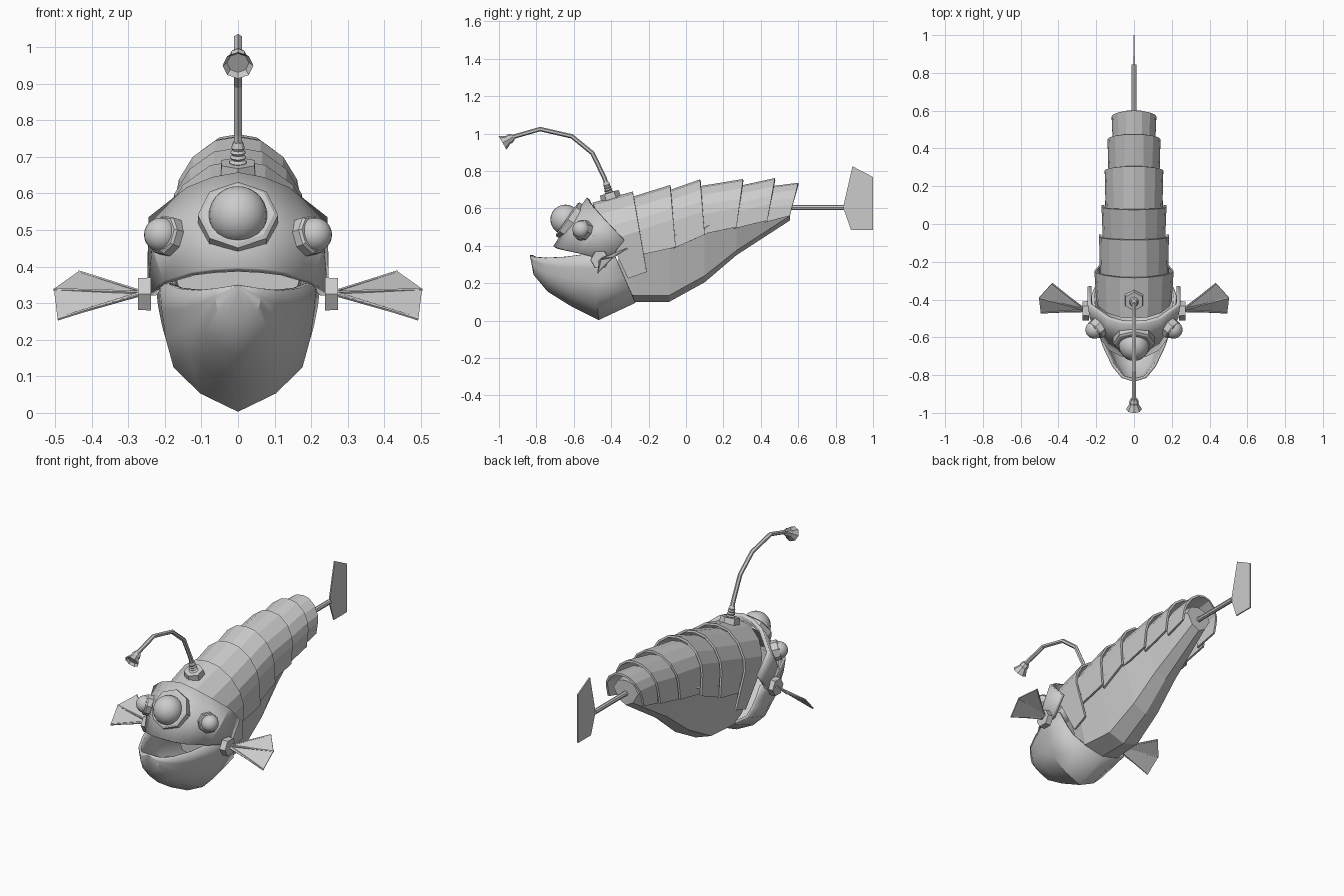
import bpy, bmesh
from mathutils import Vector

if "Cube" in bpy.data.objects:
    bpy.data.objects.remove(bpy.data.objects["Cube"])


def make(name, verts, faces, thick=0, mirror=False, smooth=None, offset=0):
    me = bpy.data.meshes.new(name)
    ob = bpy.data.objects.new(name, me)
    bpy.context.collection.objects.link(ob)
    bm = bmesh.new()
    vs = [bm.verts.new(v) for v in verts]
    for f in faces:
        bm.faces.new([vs[i] for i in f])
    bmesh.ops.remove_doubles(bm, verts=bm.verts, dist=1e-4)
    bmesh.ops.dissolve_degenerate(bm, edges=bm.edges, dist=1e-4)
    bmesh.ops.recalc_face_normals(bm, faces=bm.faces)
    # half shells on the +x side must face outwards
    if mirror and sum(f.normal.x * f.calc_area() for f in bm.faces) < 0:
        bmesh.ops.reverse_faces(bm, faces=bm.faces)
    bm.to_mesh(me)
    bm.free()
    if mirror:
        ob.modifiers.new("mirror", 'MIRROR').use_clip = True
    if thick:
        s = ob.modifiers.new("shell", 'SOLIDIFY')
        s.thickness, s.offset = thick, offset
    if smooth:
        bpy.context.view_layer.objects.active = ob
        bpy.ops.object.select_all(action='DESELECT')
        ob.select_set(True)
        bpy.ops.object.shade_smooth_by_angle(angle=smooth)
    return ob


def loft(name, rows, caps=False, closed=False, **kw):
    n = len(rows[0])
    verts = [v for r in rows for v in r]
    faces = []
    for i in range(len(rows) - 1):
        for j in range(n if closed else n - 1):
            k = (j + 1) % n
            faces.append((i*n + j, i*n + k, (i+1)*n + k, (i+1)*n + j))
    if caps:
        faces += [tuple(range(n)), tuple(range(len(verts) - n, len(verts)))]
    return make(name, verts, faces, **kw)


def turned(name, base, axis, profile, sides=8, closed_ends=True):
    """Lathe a (distance, radius) profile about an axis."""
    import math
    axis = Vector(axis).normalized()
    u = axis.cross((1, 0, 0) if abs(axis.x) < .9 else (0, 0, 1)).normalized()
    v = axis.cross(u)
    ang = [2*math.pi*i/sides for i in range(sides)]
    rows = [[Vector(base) + axis*d + (u*math.cos(a) + v*math.sin(a))*r for a in ang]
            for d, r in profile]
    return loft(name, rows, caps=closed_ends, closed=True)


def rod(name, a, b, r, sides=8):
    d = Vector(b) - Vector(a)
    return turned(name, a, d, [(0, r), (d.length, r)], sides)


def ball(name, loc, r):
    bpy.ops.mesh.primitive_uv_sphere_add(segments=24, ring_count=14, radius=r, location=loc)
    bpy.context.object.name = name
    bpy.ops.object.shade_smooth()


# lower jaw: ribs running from the rim down to the keel
ribs = [((0, -.835, .35), (-.834, .345)), ((.065, -.815, .34), (-.815, .245)),
        ((.115, -.755, .335), (-.74, .155)), ((.165, -.65, .34), (-.62, .08)),
        ((.215, -.5, .36), (-.467, .003)), ((.225, -.38, .345), (-.27, .095))]
rows = []
for (w, y, z), (ky, kz) in ribs:
    rows.append([(w*f, y + (ky - y)*d, z + (kz - z)*d) for f, d in
                 [(1, 0), (.97, .22), (.92, .44), (.82, .66), (.48, .86), (0, 1)]])
loft("lower_jaw", rows, thick=.015, mirror=True, smooth=.6, offset=-1)

# belly hull: y, keel z, edge z, edge width, shoulder z, shoulder width
rows = []
for y, zb, ze, we, zt, wt in [(-.36, .14, .17, .11, .42, .185), (-.28, .10, .135, .115, .40, .185),
                              (-.09, .10, .135, .10, .45, .17), (.10, .205, .24, .085, .50, .155),
                              (.27, .35, .375, .07, .57, .135), (.555, .535, .56, .045, .62, .08)]:
    h = wt * .75
    half = [(we, ze), (wt, zt), (wt*.65, zt + h*.8)]
    rows.append([(0, y, zb)] + [(x, y, z) for x, z in half] + [(0, y, zt + h)]
                + [(-x, y, z) for x, z in reversed(half)])
loft("belly", rows, caps=True, closed=True)


# overlapping back plates
def arch(w, top, bottom, taper):
    (yt, zt), (yb, zb) = top, bottom
    pts = []
    for x, d in [(0, 0), (.36, .06), (.72, .32), (.94, .68), (1, 1)]:
        z = zt - d*w
        pts.append((w*x, yt + (yb - yt)*(zt - z)/(zt - zb), z))
    return pts + [(w*taper, yb, zb)]


plates = [(.20, (-.50, .63), (-.31, .225), .21, (-.285, .69), (-.21, .26), .85),
          (.18, (-.31, .655), (-.25, .35), .185, (-.085, .725), (-.055, .392), 1),
          (.165, (-.11, .69), (-.07, .385), .172, (.075, .755), (.10, .46), 1),
          (.15, (.05, .715), (.08, .46), .155, (.305, .757), (.27, .50), 1),
          (.135, (.26, .715), (.25, .49), .14, (.475, .762), (.435, .535), 1),
          (.112, (.43, .715), (.42, .525), .118, (.60, .737), (.555, .56), 1)]
for i, (w0, t0, b0, w1, t1, b1, tp) in enumerate(plates):
    loft(f"back_plate_{i + 1}", [arch(w0, t0, b0, tp), arch(w1, t1, b1, tp)],
         thick=.012, mirror=True, offset=-1)

# face visor: rear edge, middle, mouth edge
loft("face_visor", [
    [(0, -.53, .658), (.07, -.525, .645), (.14, -.505, .617), (.245, -.43, .535), (.247, -.33, .43)],
    [(0, -.62, .535), (.07, -.615, .53), (.14, -.59, .51), (.235, -.495, .455), (.247, -.37, .38)],
    [(0, -.71, .398), (.07, -.70, .394), (.13, -.67, .385), (.205, -.57, .36), (.247, -.415, .32)]],
    thick=.022, mirror=True, offset=-1, smooth=.5)

# eyes in octagonal sockets
sock = lambda r: [(-.035, r), (.02, r), (.027, r*.9)]
turned("middle_eye_socket", (0, -.615, .53), (0, -.82, .57), sock(.110))
ball("middle_eye", (0, -.645, .54), .08)
for s, side in ((1, "right"), (-1, "left")):
    turned(f"{side}_eye_socket", (s*.19, -.55, .482), (s*.72, -.65, .25), sock(.056))
    ball(f"{side}_eye", (s*.21, -.56, .487), .047)

    # fin hinge, fan and ribs
    turned(f"{side}_hinge", (s*.238, -.46, .325), (s, 0, 0), [(0, .052), (.035, .05)], 6)
    root = (s*.26, -.455, .33)
    tips = [(s*.435, -.315, .385), (s*.503, -.39, .337), (s*.493, -.47, .257)]
    make(f"{side}_fin", [(s*.27, -.44, .335), *tips, (s*.27, -.465, .32)],
         [(0, 1, 2), (0, 2, 3, 4)], thick=.006)
    for k, t in enumerate(tips):
        rod(f"{side}_fin_rib_{k + 1}", root, t, .005, 6)

# antenna: nut, spring collar, bent stalk, lamp
lean = Vector((0, -.3, .95)).normalized()
foot = Vector((0, -.40, .65))
turned("antenna_nut", foot, lean, [(0, .055), (.035, .052)], 6)
coil = []
for i in range(4):
    coil += [(.03 + i*.014, .016), (.037 + i*.014, .025 - i*.002)]
turned("antenna_spring", foot, lean, coil + [(.095, .014)], 10)
path = [(-.41, .68), (-.435, .76), (-.50, .895), (-.61, .985), (-.78, 1.024), (-.94, .978)]
rows = []
for i, p in enumerate(path):
    a, b = Vector(path[max(i - 1, 0)]), Vector(path[min(i + 1, len(path) - 1)])
    n = Vector((-(b - a).y, (b - a).x)).normalized() * .012
    c = [(1, 0), (.5, .87), (-.5, .87), (-1, 0), (-.5, -.87), (.5, -.87)]
    rows.append([(.012*q, p[0] + n.x*k, p[1] + n.y*k) for k, q in c])
loft("antenna_stalk", rows, caps=True, closed=True)
turned("antenna_lamp", (0, -.925, .982), (0, -.86, -.5),
       [(0, .018), (.018, .026), (.03, .024), (.064, .042), (.05, .03)], 8)

# tail rod and upright tail fin
rod("tail_rod", (0, .5, .605), (0, .845, .605), .014)
make("tail_fin", [(0, .84, .605), (0, .89, .825), (0, 1, .768), (0, 1, .485), (0, .882, .485)],
     [(0, 1, 2, 3, 4)], thick=.007)
